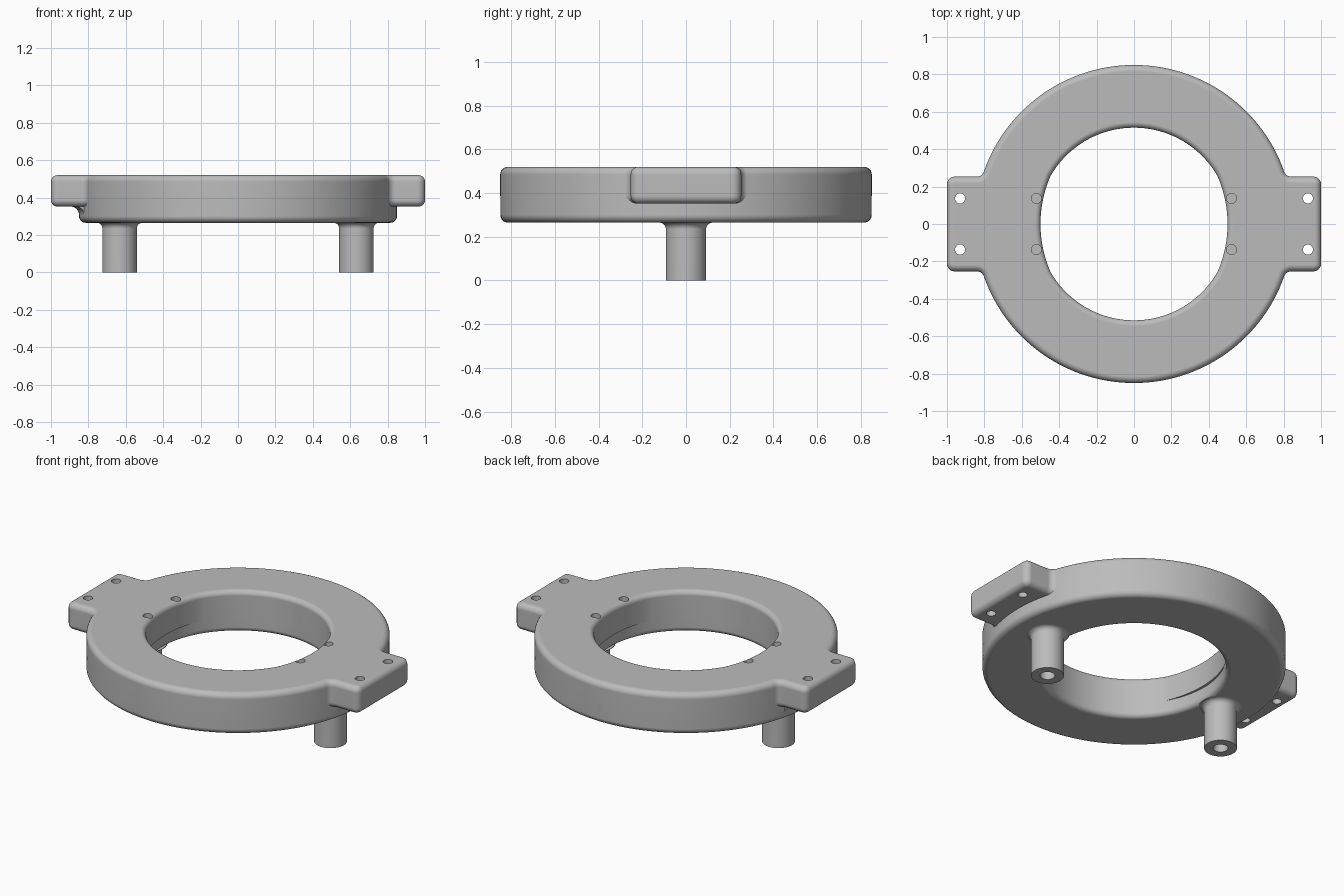
import bpy, bmesh
from math import sin, cos, pi, hypot, atan2, sqrt, radians

cube = bpy.data.objects.get("Cube")
if cube:
    bpy.data.objects.remove(cube)

TOP, LUG_BOTTOM, BOTTOM = 0.52, 0.352, 0.265
OUTER, INNER, FILLET = 0.85, 0.515, 0.035
LUG_HALF, CORNER = 0.253, 0.04
SEGS, STEPS = 144, 6

metal = bpy.data.materials.new("plain grey")
metal.use_nodes = True
grey = (0.5, 0.5, 0.5, 1)
metal.diffuse_color = grey
metal.node_tree.nodes["Principled BSDF"].inputs["Base Color"].default_value = grey


def arc(cx, cy, r, a0, a1, n):
    return [(cx + r * cos(a0 + (a1 - a0) * i / n), cy + r * sin(a0 + (a1 - a0) * i / n))
            for i in range(n + 1)]


def circle(r, cx=0, cy=0, n=SEGS):
    return arc(cx, cy, r, 0, 2 * pi, n)[:-1]


def offset(outline, d):
    """Move a counter-clockwise outline outward by d."""
    out = []
    for i, (x, y) in enumerate(outline):
        px, py = outline[i - 1]
        qx, qy = outline[(i + 1) % len(outline)]
        a, b = hypot(x - px, y - py), hypot(qx - x, qy - y)
        n1, n2 = ((y - py) / a, (px - x) / a), ((qy - y) / b, (x - qx) / b)
        k = d / (1 + n1[0] * n2[0] + n1[1] * n2[1])
        out.append((x + k * (n1[0] + n2[0]), y + k * (n1[1] + n2[1])))
    return out


def stack(name, levels):
    """Skin a closed solid through (outline, z) levels, from low to high."""
    bm = bmesh.new()
    rings = [[bm.verts.new((x, y, z)) for x, y in outline] for outline, z in levels]
    for low, high in zip(rings, rings[1:]):
        for i in range(len(low)):
            bm.faces.new((low[i - 1], low[i], high[i], high[i - 1]))
    bm.faces.new(rings[0][::-1])
    bm.faces.new(rings[-1])
    bmesh.ops.remove_doubles(bm, verts=bm.verts, dist=1e-5)
    bmesh.ops.recalc_face_normals(bm, faces=bm.faces)
    mesh = bpy.data.meshes.new(name)
    bm.to_mesh(mesh)
    bm.free()
    mesh.materials.append(metal)
    obj = bpy.data.objects.new(name, mesh)
    bpy.context.collection.objects.link(obj)
    return obj


def fillet(outline, z, r, side, start):
    """Quarter-round levels; side -1 shrinks and +1 flares, start is the end that is tangent to the wall."""
    levels = []
    for i in range(STEPS + 1):
        a = pi / 2 * (i if start == "low" else STEPS - i) / STEPS
        rise = r * sin(a)
        height = z - r + rise if start == "low" else z + r - rise
        levels.append((offset(outline, side * r * (1 - cos(a))), height))
    return levels


def combine(target, tool, operation):
    mod = target.modifiers.new(operation.lower(), 'BOOLEAN')
    mod.object, mod.operation, mod.solver = tool, operation, 'EXACT'
    bpy.ops.object.select_all(action='DESELECT')
    bpy.context.view_layer.objects.active = target
    target.select_set(True)
    bpy.ops.object.modifier_apply(modifier=mod.name)
    bpy.data.objects.remove(tool)


# Upper plate: ring outline with a blended mounting lug on each side
plate_r = OUTER + 0.0003
flare_y = LUG_HALF + CORNER
flare_x = sqrt((plate_r + CORNER) ** 2 - flare_y ** 2)
blend = atan2(flare_y, flare_x)
quarter = (arc(1 - CORNER, LUG_HALF - CORNER, CORNER, 0, pi / 2, 8)
           + arc(flare_x, flare_y, CORNER, -pi / 2, blend - pi, 10)
           + arc(0, 0, plate_r, blend, pi / 2, 30)[1:])
half = quarter + [(-x, y) for x, y in quarter[-2::-1]]
plan = half + [(x, -y) for x, y in half[::-1]]
body = stack("mounting_ring", fillet(plan, LUG_BOTTOM, FILLET, -1, "high")
             + fillet(plan, TOP, FILLET, -1, "low"))

# Lower ring body
round_plan = circle(OUTER)
combine(body, stack("ring_core", fillet(round_plan, BOTTOM, FILLET, -1, "high")
                    + fillet(round_plan, TOP - 0.03, 0.04, -1, "low")), 'UNION')

# Concave blend beneath the right lug
gusset = []
for i in range(STEPS + 1):
    a = pi / 2 * i / STEPS
    gusset.append((0.895 - 0.045 * cos(a), LUG_BOTTOM - 0.045 + 0.045 * sin(a)))
gusset.append((0.895, LUG_BOTTOM + 0.01))
spread = radians(14.5)
combine(body, stack("lug_blend", [
    (arc(0, 0, r, pi - spread, pi + spread, 16) + arc(0, 0, 0.8, pi + spread, pi - spread, 16), z)
    for r, z in gusset]), 'UNION')


# Central opening, narrowed at both sides above the lug underside
def narrowed(a):
    shift = -0.14 * abs(cos(a))
    return min(INNER, shift + sqrt(shift ** 2 + 0.64 ** 2 - 0.14 ** 2))


low_hole = circle(INNER)
high_hole = [(narrowed(2 * pi * i / SEGS) * cos(2 * pi * i / SEGS),
              narrowed(2 * pi * i / SEGS) * sin(2 * pi * i / SEGS)) for i in range(SEGS)]
combine(body, stack("opening", [(offset(low_hole, 0.03), 0.1)]
                    + fillet(low_hole, BOTTOM, 0.03, 1, "high")
                    + [(low_hole, LUG_BOTTOM), (high_hole, LUG_BOTTOM)]
                    + fillet(high_hole, TOP, 0.03, 1, "low")
                    + [(offset(high_hole, 0.03), 0.7)]), 'DIFFERENCE')

# Hollow posts, each flaring into the underside, and the drilled holes
for side in (-1, 1):
    shaft = circle(0.092, side * 0.633, 0, 48)
    combine(body, stack("post", [(shaft, 0)] + fillet(shaft, BOTTOM, 0.03, 1, "low")
                        + [(offset(shaft, 0.03), BOTTOM + 0.002), (shaft, BOTTOM + 0.03)]), 'UNION')
    bore = circle(0.042, side * 0.633, 0, 32)
    combine(body, stack("bore", [(bore, -0.1), (bore, 0.25)]), 'DIFFERENCE')
    for y in (-0.137, 0.137):
        for x, floor in ((0.93, 0.2), (0.522, 0.38)):
            drill = circle(0.027, side * x, y, 24)
            combine(body, stack("drill", [(drill, floor), (drill, 0.7)]), 'DIFFERENCE')

bpy.ops.object.shade_smooth_by_angle(angle=radians(30))
body.modifiers.new("even_shading", 'WEIGHTED_NORMAL').keep_sharp = True
